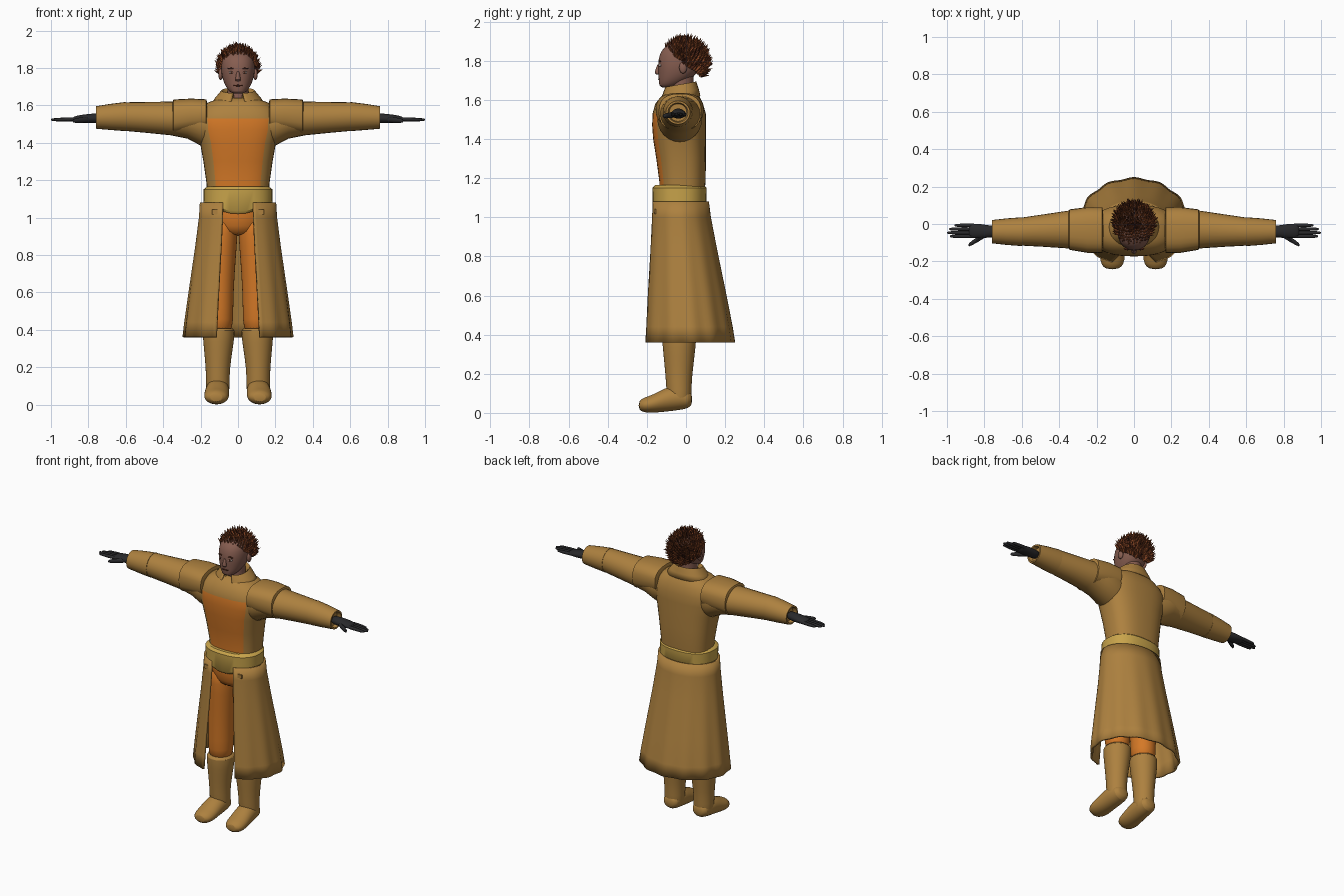
import bpy, bmesh, math, random
from mathutils import Vector

random.seed(4)
if "Cube" in bpy.data.objects:
    bpy.data.objects.remove(bpy.data.objects["Cube"])


def material(name, rgb):
    m = bpy.data.materials.new(name)
    m.use_nodes = True
    m.diffuse_color = (*rgb, 1)
    m.node_tree.nodes["Principled BSDF"].inputs["Base Color"].default_value = (*rgb, 1)
    return m


COAT = material("tan coat", (0.42, 0.22, 0.05))
BELT = material("gold belt", (0.58, 0.37, 0.07))
ORANGE = material("orange cloth", (0.66, 0.19, 0.02))
GLOVE = material("black glove", (0.022, 0.022, 0.024))
SKIN = material("brown skin", (0.24, 0.11, 0.08))
HAIR = material("auburn hair", (0.24, 0.06, 0.018))
DARK_HAIR = material("dark hair", (0.09, 0.022, 0.01))
EYE_WHITE = material("eye white", (0.5, 0.42, 0.38))


def finish(name, bm, mats, subdiv=0, mirror=False, thick=0, angle=40):
    """Turn a bmesh into a shaded object with its modifiers."""
    bmesh.ops.recalc_face_normals(bm, faces=bm.faces)
    mesh = bpy.data.meshes.new(name)
    bm.to_mesh(mesh)
    bm.free()
    for m in mats:
        mesh.materials.append(m)
    ob = bpy.data.objects.new(name, mesh)
    bpy.context.collection.objects.link(ob)
    bpy.ops.object.select_all(action="DESELECT")
    ob.select_set(True)
    bpy.context.view_layer.objects.active = ob
    bpy.ops.object.shade_smooth_by_angle(angle=math.radians(angle))
    if thick:
        mod = ob.modifiers.new("thickness", "SOLIDIFY")
        mod.thickness, mod.offset = thick, 0
    if subdiv:
        mod = ob.modifiers.new("smooth", "SUBSURF")
        mod.levels = mod.render_levels = subdiv
    if mirror:
        ob.modifiers.new("mirror", "MIRROR").use_mirror_merge = False
    return ob


def loft(name, rings, mats, axis="Z", n=24, power=2, gap=0, shape=None,
         paint=None, caps=True, **opts):
    """Skin rings of (position, centre a, centre b, radius a, radius b).
    gap leaves an opening, in degrees, at the front."""
    bm = bmesh.new()
    count = n + 1 if gap else n
    span = math.radians(360 - gap)
    start = math.radians(-90 + gap / 2)
    rows = []
    for t, ca, cb, ra, rb in rings:
        row = []
        for i in range(count):
            ang = start + span * i / n
            c, s = math.cos(ang), math.sin(ang)
            a = ca + ra * math.copysign(abs(c) ** (2 / power), c)
            b = cb + rb * math.copysign(abs(s) ** (2 / power), s)
            p = {"X": (t, a, b), "Y": (a, t, b), "Z": (a, b, t)}[axis]
            row.append(bm.verts.new(shape(Vector(p), ang) if shape else p))
        rows.append(row)
    for r in range(len(rows) - 1):
        for i in range(n):
            j = (i + 1) % count
            f = bm.faces.new((rows[r][i], rows[r][j], rows[r + 1][j], rows[r + 1][i]))
            if paint:
                f.material_index = paint(rings[r][0], 360 * (i + 0.5) / n)
    if caps and not gap:
        bm.faces.new(rows[0])
        bm.faces.new(rows[-1])
    return finish(name, bm, mats, **opts)


def ball(name, centre, size, mat, **opts):
    bm = bmesh.new()
    bmesh.ops.create_uvsphere(bm, u_segments=16, v_segments=10, radius=1)
    bmesh.ops.scale(bm, vec=size, verts=bm.verts)
    bmesh.ops.translate(bm, vec=centre, verts=bm.verts)
    return finish(name, bm, [mat], **opts)


# Upper coat, with the orange front between its open edges
loft("torso", [
    (1.08, 0, -.025, .165, .115), (1.18, 0, -.018, .168, .118),
    (1.30, 0, -.025, .185, .127), (1.40, 0, -.033, .203, .135),
    (1.47, 0, -.036, .225, .137), (1.53, 0, -.035, .228, .136),
    (1.58, 0, -.035, .20, .122), (1.615, 0, -.03, .16, .10),
    (1.64, 0, -.025, .09, .075)], [COAT, ORANGE], n=36, power=2.6,
    paint=lambda z, deg: int(z < 1.5 and (deg < 40 or deg > 320)))

# Belt with a lower front edge
loft("belt", [
    (1.06, 0, -.033, .165, .125), (1.075, 0, -.033, .183, .137),
    (1.15, 0, -.033, .185, .139), (1.165, 0, -.033, .165, .125)], [BELT], n=32, power=2.4,
    shape=lambda p, a: p - Vector((0, 0, .04 * max(0, -math.sin(a)) ** 4 * (p.z < 1.1))))


# Long open skirt of the coat
def folds(p, a):
    drop = (1.08 - p.z) / .72
    k = 1 + .018 * drop * math.sin(13 * a)
    return Vector((p.x * k, p.y * k, p.z))


loft("coat_skirt", [
    (1.08, 0, -.033, .197, .143), (1.0, 0, -.03, .202, .15),
    (.84, 0, -.02, .222, .17), (.6, 0, -.005, .256, .203),
    (.44, 0, .005, .278, .223), (.36, 0, .008, .287, .232)], [COAT], n=72, gap=48,
    shape=folds, thick=.014)

# Flaps over the belt ends
bm = bmesh.new()
bmesh.ops.create_cube(bm, size=1)
bmesh.ops.scale(bm, vec=(.05, .008, .025), verts=bm.verts)
bmesh.ops.translate(bm, vec=(.115, -.158, 1.03), verts=bm.verts)
finish("skirt_tab", bm, [COAT], mirror=True)

# Trousers
loft("hips", [(.90, 0, -.03, .10, .085), (.95, 0, -.03, .15, .11),
              (1.03, 0, -.033, .165, .12), (1.10, 0, -.033, .16, .11)], [ORANGE], subdiv=1)
loft("trouser_leg", [
    (.38, .103, -.035, .068, .07), (.44, .103, -.035, .078, .08),
    (.60, .10, -.035, .076, .082), (.78, .092, -.035, .08, .09),
    (.92, .083, -.033, .083, .1), (1.02, .08, -.03, .075, .1)],
    [ORANGE], subdiv=1, mirror=True)

# Boots: shaft and foot
loft("boot_shaft", [
    (.03, .108, -.03, .055, .05), (.08, .108, -.035, .064, .064),
    (.16, .108, -.037, .063, .066), (.24, .107, -.036, .07, .074),
    (.34, .104, -.035, .083, .085), (.405, .103, -.035, .088, .09),
    (.41, .103, -.035, .07, .075)], [COAT], subdiv=1, mirror=True)
loft("boot_foot", [
    (.032, .108, .07, .03, .025), (.015, .108, .07, .055, .048),
    (-.05, .109, .078, .064, .066), (-.11, .112, .066, .065, .061),
    (-.17, .115, .046, .068, .046), (-.215, .116, .04, .062, .039),
    (-.243, .116, .038, .035, .022)], [COAT], axis="Y", subdiv=1, mirror=True)

# Sleeves, cuffs and shoulder pieces
loft("sleeve", [
    (.12, -.035, 1.49, .10, .11), (.20, -.032, 1.505, .115, .12),
    (.27, -.03, 1.522, .11, .10), (.36, -.03, 1.53, .10, .09),
    (.48, -.035, 1.535, .087, .083), (.61, -.041, 1.54, .074, .076)],
    [COAT], axis="X", mirror=True)
loft("cuff", [
    (.595, -.041, 1.54, .06, .06), (.60, -.041, 1.54, .077, .078),
    (.68, -.041, 1.538, .071, .07), (.76, -.041, 1.535, .062, .06),
    (.76, -.041, 1.535, .052, .05), (.735, -.041, 1.535, .045, .045)],
    [COAT], axis="X", mirror=True)
loft("shoulder_piece", [
    (.165, -.033, 1.55, .10, .065), (.17, -.033, 1.55, .122, .082),
    (.25, -.032, 1.548, .122, .088), (.345, -.03, 1.538, .108, .093),
    (.35, -.03, 1.538, .09, .08)], [COAT], axis="X", power=2.6, mirror=True)

# Turned-down collar, higher at the back
loft("collar", [
    (1.60, 0, -.03, .145, .10), (1.635, 0, -.03, .12, .092),
    (1.675, 0, -.028, .088, .08), (1.66, 0, -.028, .076, .07),
    (1.60, 0, -.03, .07, .065)], [COAT], n=36, gap=30, power=2.2,
    shape=lambda p, a: p + Vector((0, 0, .18 * (p.y + .03))), thick=.008)

# Gloved hands
loft("glove_palm", [
    (.73, -.04, 1.532, .03, .026), (.78, -.04, 1.53, .033, .026),
    (.82, -.038, 1.528, .039, .024), (.87, -.037, 1.526, .039, .018),
    (.885, -.037, 1.525, .03, .01)], [GLOVE], axis="X", subdiv=1, mirror=True)


def finger(name, base, tip, r):
    """Tapered round finger from base to tip, along x."""
    base, tip = Vector(base), Vector(tip)
    rings = []
    for t, k in ((0, .9), (.4, 1), (.8, .85), (.96, .6), (1, .2)):
        c = base.lerp(tip, t)
        rings.append((c.x, c.y, c.z, r * k, r * k))
    loft(name, rings, [GLOVE], axis="X", n=10, mirror=True)


for i, (label, reach) in enumerate([("index", .985), ("middle", 1.0), ("ring", .99), ("little", .96)]):
    y = -.066 + .0195 * i
    finger(label + "_finger", (.855, y, 1.526), (reach, y, 1.523), .0105)
finger("thumb", (.79, -.055, 1.525), (.885, -.113, 1.517), .015)

# Neck, head and face
loft("neck", [(1.58, 0, -.025, .06, .06), (1.73, 0, -.02, .056, .06)], [SKIN])
loft("head", [
    (1.662, 0, -.098, .025, .025), (1.672, 0, -.088, .045, .05),
    (1.70, 0, -.062, .067, .078), (1.74, 0, -.04, .083, .102),
    (1.78, 0, -.032, .091, .112), (1.83, 0, -.022, .092, .116),
    (1.87, 0, -.015, .08, .1), (1.90, 0, -.01, .04, .05)], [SKIN], subdiv=1, power=2.2)
loft("nose", [
    (1.728, 0, -.142, .012, .008), (1.736, 0, -.146, .017, .017),
    (1.755, 0, -.142, .011, .014), (1.785, 0, -.138, .008, .008)], [SKIN], n=12, subdiv=1)
ball("ear", (.093, -.015, 1.765), (.012, .02, .03), SKIN, mirror=True)
ball("eye", (.034, -.131, 1.776), (.015, .008, .007), EYE_WHITE, mirror=True)
ball("pupil", (.034, -.137, 1.776), (.006, .004, .006), DARK_HAIR, mirror=True)
ball("eyebrow", (.036, -.133, 1.797), (.02, .006, .004), DARK_HAIR, mirror=True)
ball("mouth", (0, -.136, 1.706), (.024, .006, .005), DARK_HAIR)

# Hair: a dark cap covered in upswept spikes
CENTRE, RADII = Vector((0, -.008, 1.79)), Vector((.097, .11, .108))


def on_scalp(d):
    return d.z > -.08 - .78 * d.y


bm = bmesh.new()
bmesh.ops.create_uvsphere(bm, u_segments=32, v_segments=20, radius=1)
bmesh.ops.delete(bm, geom=[v for v in bm.verts if not on_scalp(v.co)], context="VERTS")
for v in bm.verts:
    v.co = CENTRE + v.co * RADII
finish("hair_cap", bm, [DARK_HAIR], thick=.006)

bm = bmesh.new()
total = 620
for i in range(total):
    z = 1 - 2 * (i + .5) / total
    r, turn = math.sqrt(1 - z * z), i * math.pi * (3 - math.sqrt(5))
    d = Vector((r * math.cos(turn), r * math.sin(turn), z))
    if not on_scalp(d):
        continue
    lean = Vector((random.uniform(-.2, .2), .2, .55 + random.uniform(-.2, .2)))
    out = (d * .7 + lean).normalized()
    root = CENTRE + d * RADII * .98
    side = out.cross(Vector((.3, .9, .2))).normalized()
    up = out.cross(side)
    w = random.uniform(.009, .013)
    tip = bm.verts.new(root + out * random.uniform(.034, .05))
    base = [bm.verts.new(root + w * (side * math.cos(a) + up * math.sin(a)))
            for a in (0, math.pi / 2, math.pi, math.pi * 1.5)]
    shade = int(random.random() < .25)
    for k in range(4):
        bm.faces.new((base[k], base[(k + 1) % 4], tip)).material_index = shade
finish("hair_spikes", bm, [HAIR, DARK_HAIR], angle=20)
